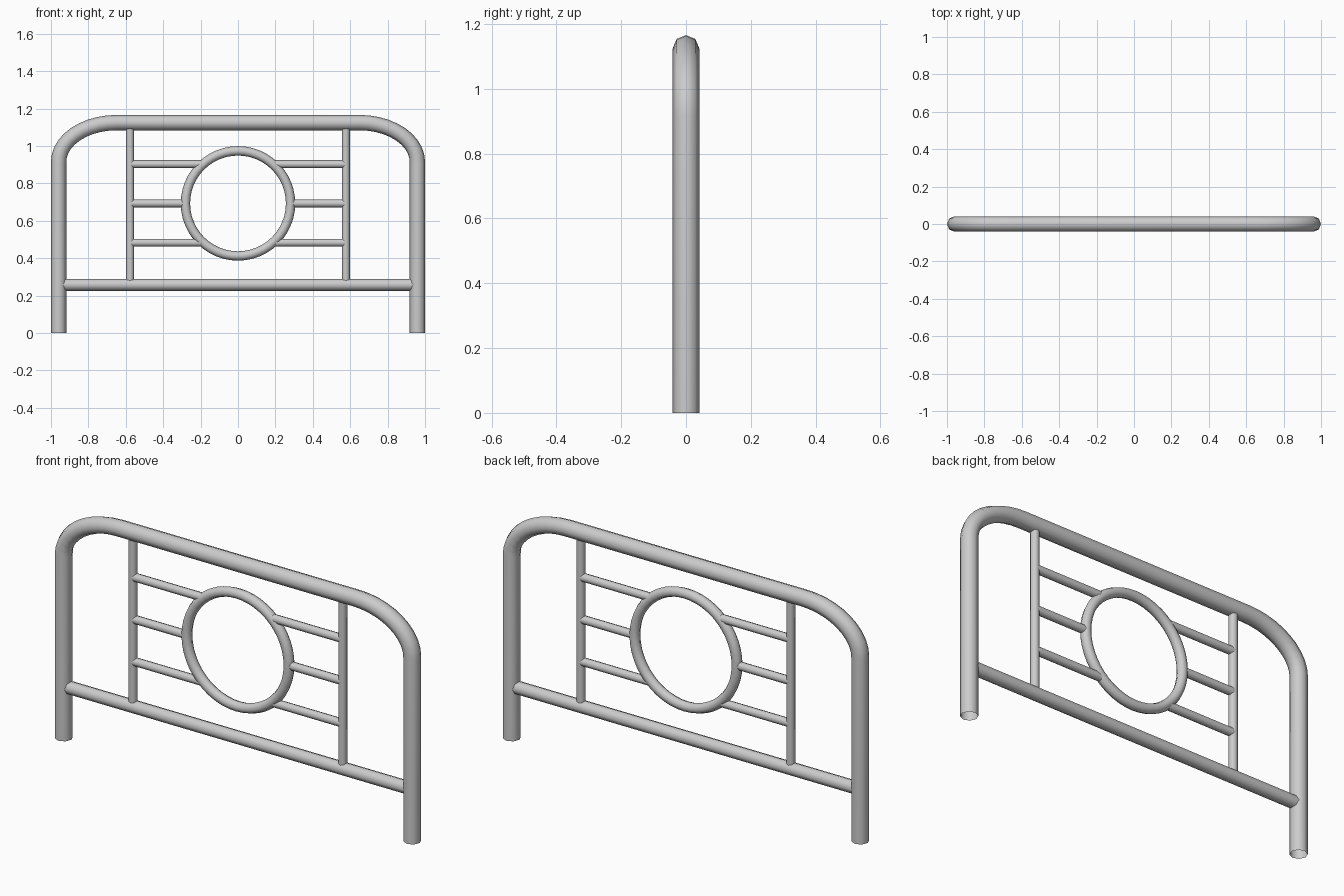
import bpy, bmesh
from math import sin, cos, pi, tau
from mathutils import Vector

cube = bpy.data.objects.get("Cube")
if cube:
    bpy.data.objects.remove(cube, do_unlink=True)

metal = bpy.data.materials.new("grey_metal")
metal.use_nodes = True
GREY = (0.6, 0.6, 0.6, 1)
metal.diffuse_color = GREY
metal.node_tree.nodes["Principled BSDF"].inputs["Base Color"].default_value = GREY

SIDES = 8


def tube(name, path, radius, closed=False):
    """Sweep an open-ended round tube along (x, z) points in the y = 0 plane."""
    pts = [Vector((x, 0, z)) for x, z in path]
    n = len(pts)
    bm = bmesh.new()
    rings = []
    for i, p in enumerate(pts):
        before = pts[i - 1] if closed or i else p
        after = pts[(i + 1) % n] if closed or i < n - 1 else p
        t = (after - p).normalized() + (p - before).normalized()
        t.normalize()
        side = Vector((-t.z, 0, t.x))
        rings.append([bm.verts.new(p + radius * (cos(a) * side + sin(a) * Vector((0, 1, 0))))
                      for a in (tau * k / SIDES for k in range(SIDES))])
    for i in range(n if closed else n - 1):
        a, b = rings[i], rings[(i + 1) % n]
        for k in range(SIDES):
            m = (k + 1) % SIDES
            bm.faces.new((a[k], a[m], b[m], b[k]))
    bmesh.ops.recalc_face_normals(bm, faces=bm.faces)
    for f in bm.faces:
        f.smooth = True
    mesh = bpy.data.meshes.new(name)
    bm.to_mesh(mesh)
    bm.free()
    mesh.materials.append(metal)
    obj = bpy.data.objects.new(name, mesh)
    bpy.context.collection.objects.link(obj)
    return obj


# Outer frame: two legs joined by a top bar with broad rounded corners
LEG_X, TOP_Z, R = 0.959, 1.125, 0.041
BEND_X, BEND_Z, STEPS = 0.31, 0.21, 10
corner = [(LEG_X - BEND_X * (1 - cos(a)), TOP_Z - BEND_Z * (1 - sin(a)))
          for a in (pi / 2 * i / STEPS for i in range(STEPS + 1))]
half = [(LEG_X, 0)] + corner
tube("outer_frame", half + [(-x, z) for x, z in reversed(half)], R)

# Lower rail between the legs
RAIL_Z = 0.258
tube("lower_rail", [(-LEG_X, RAIL_Z), (LEG_X, RAIL_Z)], 0.032)

# Central ring
RING_Z, RING_R = 0.693, 0.281
tube("centre_ring", [(RING_R * cos(tau * i / 48), RING_Z + RING_R * sin(tau * i / 48))
                     for i in range(48)], 0.025, closed=True)

# Uprights and the short bars holding the ring, on both sides
POST_X, THIN = 0.577, 0.021
for label, s in (("left", 1), ("right", -1)):
    tube(f"{label}_upright", [(s * POST_X, RAIL_Z), (s * POST_X, TOP_Z)], THIN)
    for level, dz in (("lower", -0.21), ("middle", 0), ("upper", 0.21)):
        inner = (RING_R ** 2 - dz ** 2) ** 0.5
        tube(f"{label}_{level}_bar", [(s * inner, RING_Z + dz), (s * POST_X, RING_Z + dz)], THIN)
